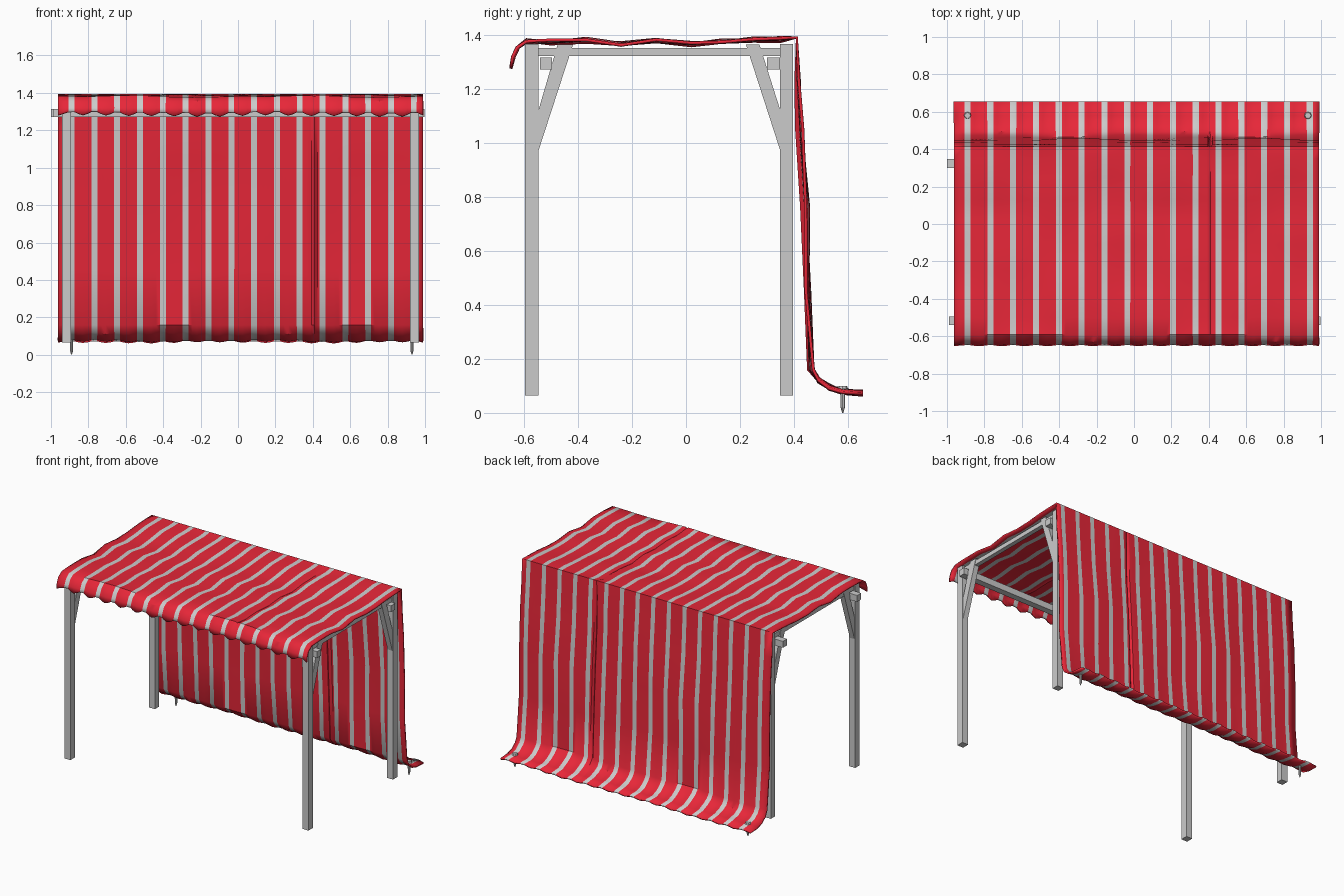
import bpy, bmesh, math

if "Cube" in bpy.data.objects:
    bpy.data.objects.remove(bpy.data.objects["Cube"])


def material(name, rgb):
    m = bpy.data.materials.new(name)
    m.diffuse_color = (*rgb, 1)
    m.use_nodes = True
    m.node_tree.nodes["Principled BSDF"].inputs["Base Color"].default_value = m.diffuse_color
    return m


def mesh_object(name, bm):
    me = bpy.data.meshes.new(name)
    bm.to_mesh(me)
    bm.free()
    ob = bpy.data.objects.new(name, me)
    bpy.context.collection.objects.link(ob)
    return ob


def box(name, lo, hi):
    bm = bmesh.new()
    bmesh.ops.create_cube(bm, size=1)
    for v in bm.verts:
        v.co = [(a + b) / 2 + c * (b - a) for a, b, c in zip(lo, hi, v.co)]
    return mesh_object(name, bm)


def prism_x(name, x0, x1, outline):
    # extrude a (y, z) outline along x
    bm = bmesh.new()
    f = bm.faces.new([bm.verts.new((x0, y, z)) for y, z in outline])
    ext = bmesh.ops.extrude_face_region(bm, geom=[f])['geom']
    for v in ext:
        if isinstance(v, bmesh.types.BMVert):
            v.co.x = x1
    bmesh.ops.recalc_face_normals(bm, faces=bm.faces)
    return mesh_object(name, bm)


# Timber frame: posts, braces and side rails at each end
for side, x0, x1 in (("left", -0.94, -0.893), ("right", 0.92, 0.967)):
    box(side + "_front_post", (x0, -0.595, 0.065), (x1, -0.545, 1.365))
    box(side + "_back_post", (x0, 0.348, 0.065), (x1, 0.396, 1.365))
    box(side + "_side_rail", (x0 + 0.008, -0.546, 1.32), (x1 - 0.008, 0.349, 1.35))
    prism_x(side + "_front_brace", x0 + 0.005, x1 - 0.005,
            [(-0.546, 0.97), (-0.418, 1.363), (-0.475, 1.363), (-0.546, 1.12)])
    prism_x(side + "_back_brace", x0 + 0.005, x1 - 0.005,
            [(0.349, 0.97), (0.349, 1.12), (0.272, 1.363), (0.222, 1.363)])

# Long beams
box("front_beam", (-0.99, -0.54, 1.27), (0.996, -0.495, 1.315))
box("back_beam", (-1.0, 0.30, 1.27), (0.985, 0.347, 1.315))

# Ground stakes: tapered tip, shaft and flat head
for side, x in (("left", -0.89), ("right", 0.93)):
    bm = bmesh.new()
    rings = []
    for z, r in ((0, 0.002), (0.02, 0.008), (0.088, 0.009), (0.088, 0.02), (0.1, 0.016)):
        rings.append([bm.verts.new((x + r * math.cos(a * math.pi / 4),
                                    0.58 + r * math.sin(a * math.pi / 4), z)) for a in range(8)])
    for a, b in zip(rings, rings[1:]):
        for k in range(8):
            bm.faces.new((a[k], a[(k + 1) % 8], b[(k + 1) % 8], b[k]))
    bm.faces.new(rings[0][::-1])
    bm.faces.new(rings[-1])
    mesh_object(side + "_stake", bm)

# Striped canopy: columns across x, cut at the stripe edges
PITCH, HALF = 0.122, 0.016
cols = [(-0.963, False)]
for k in range(16):
    c = -0.89 + PITCH * k
    cols += [(c - HALF, True), (c + HALF, False)]
    if k < 15:
        cols += [(c + d, False) for d in (0.036, 0.061, 0.086)]
cols += [(0.99, False)]
# extra columns for the sewn fold
cols = [c for c in cols if abs(c[0] - 0.41) > 0.017]
cols += [(0.394, False), (0.408, False), (0.422, False)]
cols.sort()

# Profile from valance hem over the roof and down to the ground: y, z, kind
PROFILE = [(-0.642, 1.277, 'hem'), (-0.634, 1.318, 'valance'), (-0.618, 1.352, 'valance'),
           (-0.59, 1.376, 'roof'), (-0.5, 1.374, 'roof'), (-0.37, 1.381, 'roof'),
           (-0.24, 1.366, 'roof'), (-0.11, 1.379, 'roof'), (0.02, 1.366, 'roof'),
           (0.13, 1.374, 'roof'), (0.25, 1.382, 'roof'), (0.35, 1.385, 'roof'),
           (0.41, 1.389, 'ridge'), (0.418, 1.22, 'wall'), (0.427, 1.05, 'wall'),
           (0.446, 0.76, 'wall'), (0.451, 0.45, 'wall'), (0.467, 0.16, 'wall'),
           (0.49, 0.123, 'foot'), (0.53, 0.096, 'foot'), (0.58, 0.079, 'foot'),
           (0.655, 0.074, 'foot')]


def cloth_point(x, j):
    y, z, kind = PROFILE[j]
    s = math.cos(2 * math.pi * (x + 0.89) / PITCH)   # +1 on stripes
    w = math.sin(6.5 * x + 1.9 * j) + 0.5 * math.sin(13 * x - 1.3 * j)
    fold = 1 if abs(x - 0.408) < 0.001 else 0
    if kind == 'hem':
        y -= 0.006 * (1 - s) / 2
        z += 0.011 * (1 + s) + 0.003 * w
    elif kind == 'valance':
        y -= 0.004 * (1 - s)
    elif kind == 'roof':
        z += 0.004 * w - 0.006 * fold
    elif kind == 'wall':
        y += 0.0055 * w * min(1, (1.39 - z) * 2) - 0.014 * fold
    elif kind == 'foot':
        z += 0.005 * s + 0.003 * w
    return x, y, z


bm = bmesh.new()
grid = [[bm.verts.new(cloth_point(x, j)) for j in range(len(PROFILE))] for x, _ in cols]
for i in range(len(cols) - 1):
    for j in range(len(PROFILE) - 1):
        f = bm.faces.new((grid[i][j], grid[i + 1][j], grid[i + 1][j + 1], grid[i][j + 1]))
        f.material_index = 1 if cols[i][1] else 0
canopy = mesh_object("striped_canopy", bm)
canopy.data.materials.append(material("red_canvas", (0.8, 0.02, 0.04)))
canopy.data.materials.append(material("pale_canvas", (0.65, 0.65, 0.65)))
sol = canopy.modifiers.new("thickness", 'SOLIDIFY')
sol.thickness = 0.011
sol.offset = 0

bpy.ops.object.select_all(action='DESELECT')
canopy.select_set(True)
bpy.context.view_layer.objects.active = canopy
bpy.ops.object.shade_smooth_by_angle(angle=math.radians(35))
